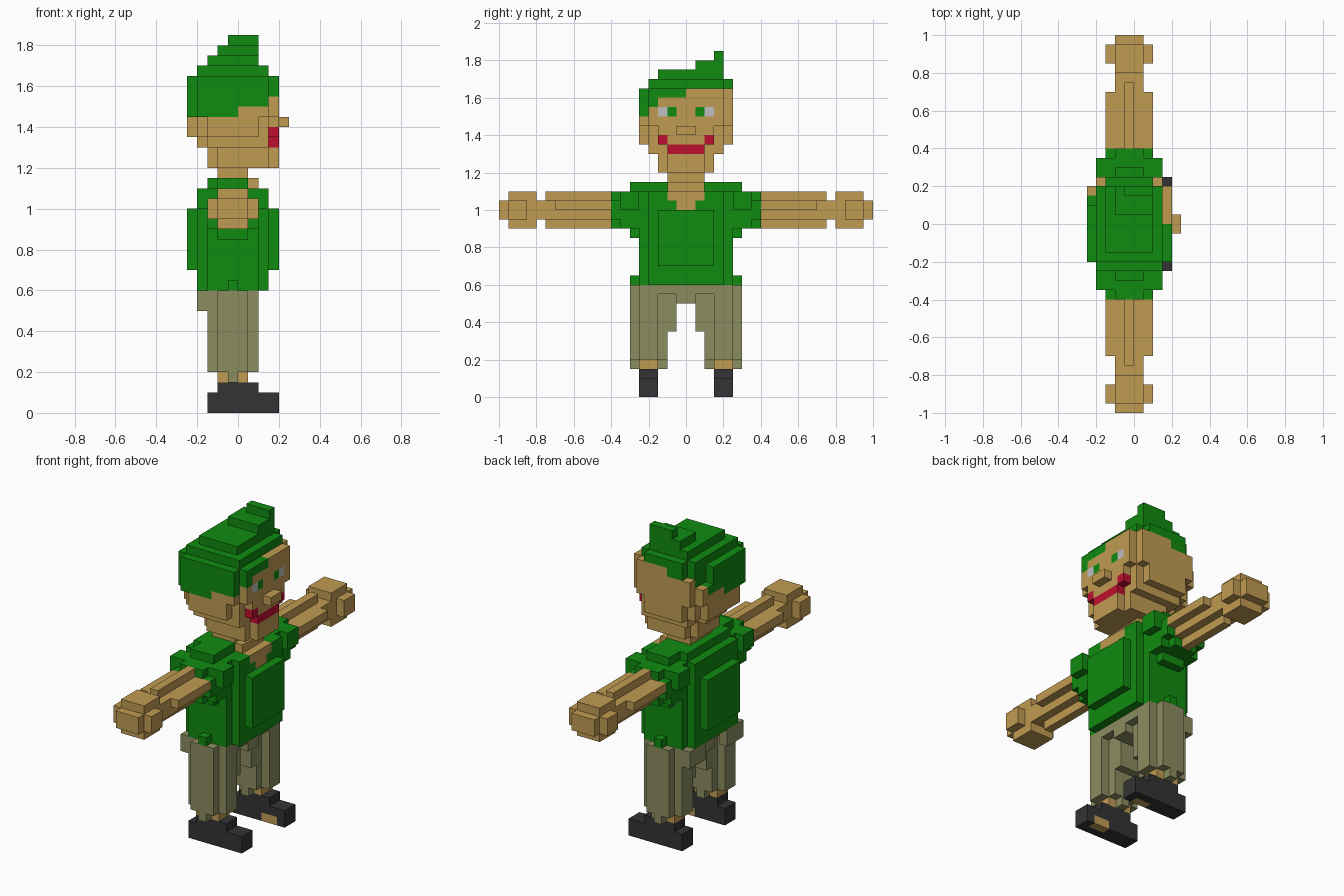
import bpy, bmesh
from itertools import product

if "Cube" in bpy.data.objects:
    bpy.data.objects.remove(bpy.data.objects["Cube"])

S = 0.05  # size of one block


def material(name, rgb):
    m = bpy.data.materials.new(name)
    m.use_nodes = True
    m.diffuse_color = (*rgb, 1)
    m.node_tree.nodes["Principled BSDF"].inputs["Base Color"].default_value = (*rgb, 1)
    return m


SKIN = material("skin", (0.53, 0.33, 0.085))
GREEN = material("green", (0.005, 0.26, 0.005))
KHAKI = material("khaki", (0.26, 0.27, 0.117))
DARK = material("dark_grey", (0.034, 0.034, 0.034))
RED = material("red", (0.52, 0.005, 0.03))
PALE = material("pale_grey", (0.52, 0.52, 0.54))


def blocks(*boxes):
    """Union of boxes (x0, x1, y0, y1, z0, z1) as a set of block positions."""
    return {p for x0, x1, y0, y1, z0, z1 in boxes
            for p in product(range(x0, x1), range(y0, y1), range(z0, z1))}


def mirrored(solid):
    return {(x, -1 - y, z) for x, y, z in solid}


def sym(*boxes):
    s = blocks(*boxes)
    return s | mirrored(s)


def build(name, solid, mat, paint=()):
    """Skin a set of blocks with its outer faces; paint is (material, blocks) pairs."""
    mesh = bpy.data.meshes.new(name)
    mats = [mat] + [m for m, _ in paint]
    for m in mats:
        mesh.materials.append(m)
    bm = bmesh.new()
    verts = {}
    for p in sorted(solid):
        index = 0
        for i, (_, area) in enumerate(paint):
            if p in area:
                index = i + 1
        for axis, side in product(range(3), (0, 1)):
            n = list(p)
            n[axis] += 2 * side - 1
            if tuple(n) in solid:
                continue
            ring = []
            for a, b in ((0, 0), (1, 0), (1, 1), (0, 1)):
                c = list(p)
                c[axis] += side
                c[(axis + 1) % 3] += a
                c[(axis + 2) % 3] += b
                c = tuple(c)
                if c not in verts:
                    verts[c] = bm.verts.new([v * S for v in c])
                ring.append(verts[c])
            f = bm.faces.new(ring if side else ring[::-1])
            f.material_index = index
    # merge flat areas into large faces
    bmesh.ops.dissolve_limit(bm, angle_limit=0.01, verts=bm.verts[:],
                             edges=bm.edges[:], delimit={'MATERIAL'})
    bm.to_mesh(mesh)
    bm.free()
    bpy.context.collection.objects.link(bpy.data.objects.new(name, mesh))


def pair(name, solid, mat, paint=()):
    build("left_" + name, solid, mat, paint)
    build("right_" + name, mirrored(solid), mat, [(m, mirrored(a)) for m, a in paint])


# feet and legs
pair("shoe", blocks((-3, 4, 3, 5, 0, 2), (-2, 2, 3, 5, 2, 3)), DARK,
     [(SKIN, blocks((1, 3, 3, 4, 0, 1)))])
pair("ankle", blocks((-2, 1, 3, 5, 3, 4)), SKIN)
pair("trouser_leg", blocks((-3, 2, 3, 5, 4, 12), (-2, 1, 2, 6, 4, 12),
                           (-1, 0, 2, 3, 3, 4), (-1, 0, 5, 6, 3, 4),
                           (-2, 1, 1, 2, 7, 12), (-4, -3, 2, 5, 10, 12)), KHAKI)
build("trouser_crotch", blocks((-3, 2, -1, 1, 10, 12), (-3, 2, 1, 3, 11, 12),
                               (-3, 2, -3, -1, 11, 12)), KHAKI)

# shirt with short sleeves and open neckline
shirt = sym((-5, 4, 0, 3, 14, 20), (-4, 3, 0, 4, 12, 22), (-3, 2, 0, 5, 12, 22),
            (-1, 0, 5, 6, 12, 13), (-2, 1, 5, 6, 17, 18),
            (-4, 3, 5, 7, 20, 22), (-3, 2, 5, 8, 19, 21), (-2, 1, 5, 8, 18, 22),
            (-3, 2, 5, 7, 18, 22), (-2, 1, 0, 6, 22, 23), (-3, 1, 0, 4, 22, 23),
            (1, 2, 0, 2, 22, 23))
neckline = sym((0, 4, 0, 2, 21, 23), (1, 4, 0, 1, 20, 21))
build("shirt", shirt, GREEN, [(SKIN, neckline)])

# arms and hands
pair("arm", blocks((-3, 2, 8, 14, 20, 21), (-2, 1, 8, 15, 19, 21),
                   (-1, 0, 8, 15, 18, 22)), SKIN)
pair("hand", blocks((-2, 1, 15, 20, 19, 21), (-2, 1, 16, 19, 18, 22),
                    (-3, 2, 17, 19, 19, 21)), SKIN)

# neck, head and nose
build("neck", blocks((-2, 1, -2, 2, 23, 24)), SKIN)
head = sym((-3, 4, 0, 2, 24, 26), (-2, 3, 0, 3, 24, 26),
           (-4, 4, 0, 2, 26, 27), (-3, 3, 0, 4, 26, 27),
           (-5, 4, 0, 3, 27, 29), (-4, 3, 0, 4, 27, 29), (-3, 2, 0, 5, 27, 29),
           (-5, 4, 0, 4, 29, 33), (-4, 3, 0, 5, 29, 33))
head -= blocks((-5, -4, 2, 4, 31, 33), (-4, -3, 4, 5, 32, 33))

# hair follows a slanted hairline, lower at the back and on the right side
hair = {(x, y, z) for x, y, z in head
        if z >= max(29, 31.05 + 0.35 * x + 0.35 * y)}
head -= hair
hair |= blocks((-4, 3, -4, 4, 33, 34), (-3, 2, 4, 5, 33, 34), (-3, 2, -3, 4, 34, 35),
               (-2, 2, 1, 4, 35, 36), (-1, 2, 3, 4, 36, 37))
build("hair", hair, GREEN)

# face paint: eyes, cheeks and mouth
build("head", head, SKIN, [
    (PALE, sym((3, 4, 2, 3, 30, 31))),
    (GREEN, sym((3, 4, 1, 2, 30, 31))),
    (RED, sym((3, 4, 2, 3, 27, 28), (3, 4, 0, 2, 26, 27))),
])
build("nose", blocks((4, 5, -1, 1, 28, 29)), SKIN)
